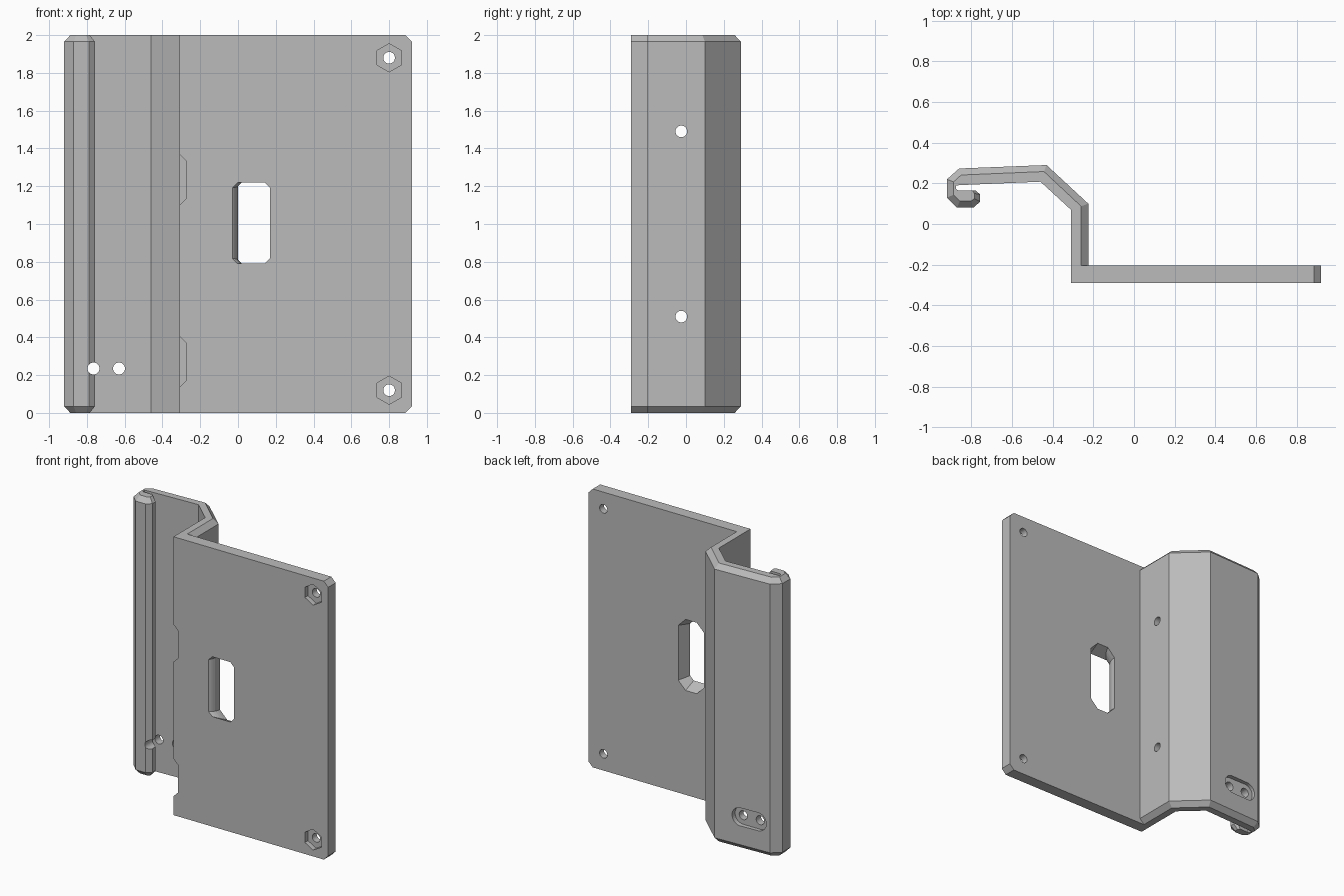
import bpy, bmesh
from math import cos, sin, pi

cube = bpy.data.objects.get("Cube")
if cube:
    bpy.data.objects.remove(cube, do_unlink=True)

grey = bpy.data.materials.new("plain_grey")
grey.use_nodes = True
GREY = (0.5, 0.5, 0.5, 1)
grey.diffuse_color = GREY
grey.node_tree.nodes["Principled BSDF"].inputs["Base Color"].default_value = GREY


def loft(name, rings):
    """Skin a stack of equal rings and cap both ends."""
    bm = bmesh.new()
    loops = [[bm.verts.new(p) for p in ring] for ring in rings]
    n = len(loops[0])
    for a, b in zip(loops, loops[1:]):
        for i in range(n):
            j = (i + 1) % n
            bm.faces.new((a[i], a[j], b[j], b[i]))
    bm.faces.new(loops[0])
    bm.faces.new(loops[-1])
    bmesh.ops.recalc_face_normals(bm, faces=bm.faces)
    mesh = bpy.data.meshes.new(name)
    bm.to_mesh(mesh)
    bm.free()
    mesh.materials.append(grey)
    obj = bpy.data.objects.new(name, mesh)
    bpy.context.collection.objects.link(obj)
    return obj


def circle(r, sides=24, half=0.0, start=0.0):
    """Circle, polygon, or (with half > 0) a horizontal slot outline."""
    pts = []
    for i in range(sides):
        a = start + 2 * pi * (i + 0.5) / sides
        pts.append((r * cos(a) + (half if cos(a) > 0 else -half), r * sin(a)))
    return pts


def cut_y(name, outline, x, z, y0, y1):
    cutters.append(loft(name, [[(x + u, y, z + v) for u, v in outline] for y in (y0, y1)]))


def cut_x(name, outline, y, z, x0, x1):
    cutters.append(loft(name, [[(x, y + u, z + v) for u, v in outline] for x in (x0, x1)]))


def octagon(x0, x1, z0, z1, c, y):
    return [(x0 + c, y, z0), (x1 - c, y, z0), (x1, y, z0 + c), (x1, y, z1 - c),
            (x1 - c, y, z1), (x0 + c, y, z1), (x0, y, z1 - c), (x0, y, z0 + c)]


# Bracket cross-section: (middle x, y) and (end x, y) for the chamfered ends
outer = [
    ((0.92, -0.29), (0.885, -0.29)), ((0.92, -0.205), (0.885, -0.205)),
    ((-0.225, -0.205), (-0.26, -0.205)), ((-0.225, 0.10), (-0.26, 0.087)),
    ((-0.43, 0.29), (-0.443, 0.258)), ((-0.86, 0.273), (-0.85, 0.241)),
    ((-0.92, 0.22), (-0.888, 0.207)), ((-0.92, 0.13), (-0.888, 0.143)),
    ((-0.87, 0.08), (-0.857, 0.112)), ((-0.79, 0.08), (-0.803, 0.112)),
    ((-0.757, 0.11), (-0.785, 0.125)), ((-0.757, 0.145), (-0.785, 0.15)),
    ((-0.778, 0.165), (-0.795, 0.165))]
inner = [(-0.865, 0.165), (-0.875, 0.172), (-0.875, 0.19),
         (-0.84, 0.192), (-0.46, 0.208), (-0.31, 0.07)]
middle = [m for m, e in outer] + inner + [(-0.31, -0.29)]
ends = [e for m, e in outer] + inner + [(-0.31, -0.29)]
bracket = loft("bracket", [[(x, y, z) for x, y in prof] for prof, z in
                           ((ends, 0), (middle, 0.035), (middle, 1.965), (ends, 2))])

cutters = []

# Screw holes with hexagonal nut pockets
for z in (0.12, 1.88):
    cut_y("plate_hole", circle(0.031), 0.8, z, -0.4, -0.1)
    cut_y("nut_pocket", circle(0.075, 6), 0.8, z, -0.4, -0.255)

# Window flaring to the back, with one rounded front edge
rings = []
for t in (-0.2, 0, 0.12, 0.25, 0.45, 0.7, 1, 1.2):
    k = min(max(t, 0), 1)
    rings.append(octagon(-0.03 * (1 - k) ** 3, 0.17 + 0.035 * k,
                         0.79 - 0.04 * k, 1.22 + 0.04 * k,
                         0.028 + 0.03 * k, -0.29 + 0.085 * t))
cutters.append(loft("window", rings))

# Side wall holes and edge notches
for z in (0.51, 1.49):
    cut_x("wall_hole", circle(0.031), -0.025, z, -0.4, -0.15)
for z in (0.27, 1.235):
    notch = [(-0.36, 0.185), (-0.275, 0.1), (-0.275, -0.1), (-0.36, -0.185)]
    cut_y("edge_notch", notch, 0, z, -0.4, -0.15)

# Cable holes in an oval recess
for x in (-0.765, -0.63):
    cut_y("cable_hole", circle(0.032), x, 0.235, 0, 0.4)
cut_y("oval_recess", circle(0.065, 32, 0.0675), -0.6975, 0.235, 0.25, 0.4)

for c in cutters:
    c.hide_render = True
    mod = bracket.modifiers.new(c.name, 'BOOLEAN')
    mod.operation = 'DIFFERENCE'
    mod.solver = 'EXACT'
    mod.object = c

# Bake the cuts and drop the cutters
bpy.context.view_layer.update()
result = bpy.data.meshes.new_from_object(
    bracket.evaluated_get(bpy.context.evaluated_depsgraph_get()))
bracket.modifiers.clear()
bracket.data = result
for c in cutters:
    bpy.data.objects.remove(c, do_unlink=True)
